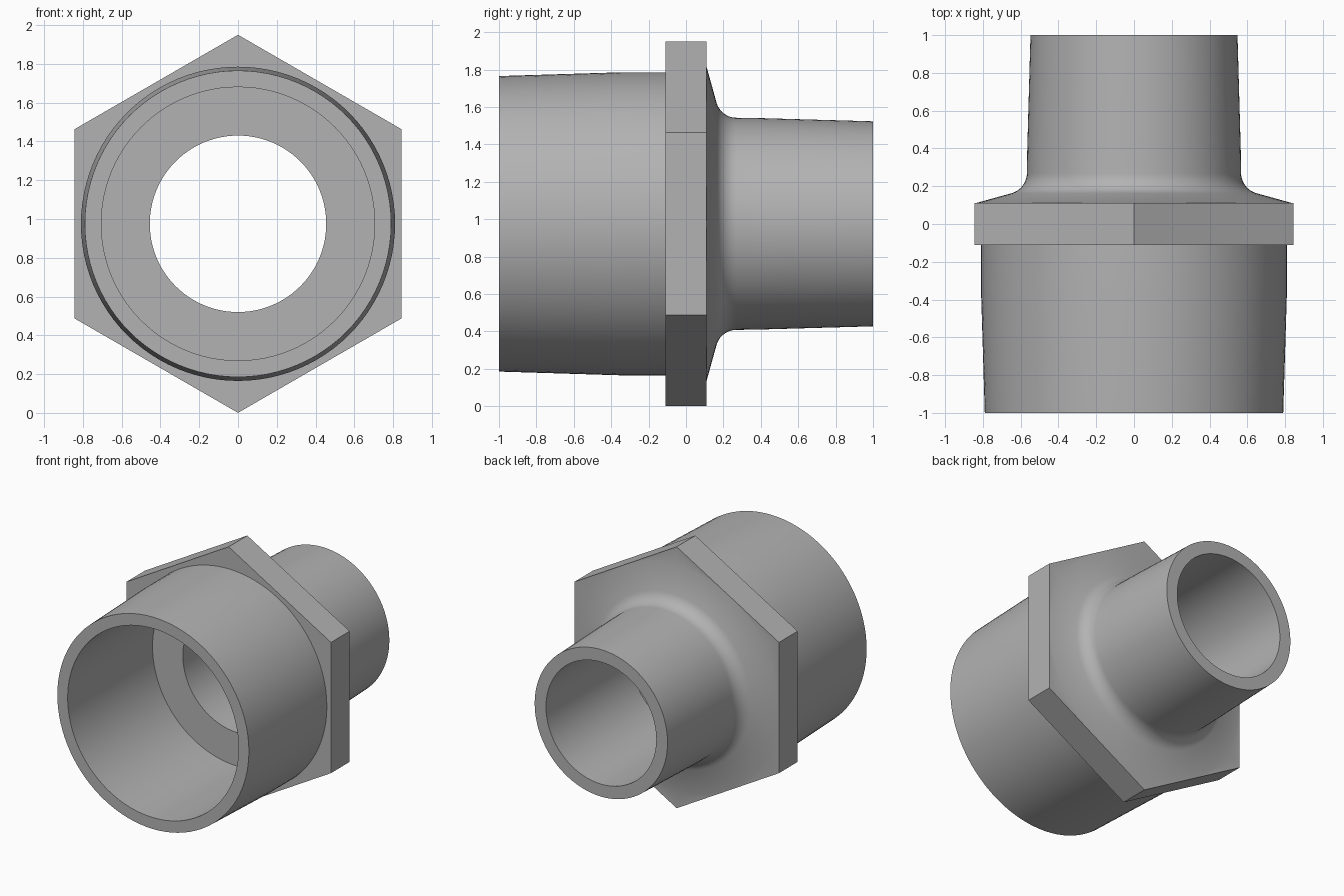
import bpy, bmesh
from math import pi, sin, cos, radians

cube = bpy.data.objects.get("Cube")
if cube:
    bpy.data.objects.remove(cube, do_unlink=True)

SEGMENTS = 96          # multiple of six, so the hexagon corners are exact
AXIS_Z = 0.975         # height of the pipe axis
APOTHEM = 0.844        # half the width across the hexagon flats
HEX = None             # marks a hexagonal ring in the profile

# Material
metal = bpy.data.materials.new("grey metal")
metal.use_nodes = True
colour = (0.45, 0.45, 0.45, 1)
metal.diffuse_color = colour
metal.node_tree.nodes["Principled BSDF"].inputs["Base Color"].default_value = colour


def fillet(r, y, radius, start, end, steps):
    """Points of an arc in the (y, r) profile plane."""
    angles = [radians(start + (end - start) * i / steps) for i in range(steps + 1)]
    return [(y + radius * sin(a), r + radius * cos(a)) for a in angles]


def ring_radius(r, angle):
    """Circle radius, or the hexagon outline when r is HEX."""
    if r is not HEX:
        return r
    return APOTHEM / cos(angle % (pi / 3) - pi / 6)


# Closed profile of (y, radius)
profile = [(-1, 0.705), (-1, 0.79), (-0.35, 0.81), (-0.11, 0.81)]   # wide tapered end
profile += [(-0.11, HEX), (0.11, HEX), (0.11, 0.84)]                # wrench collar
profile += fillet(0.678, 0.27, 0.111, 254.5, 180, 10)               # flare into the neck
profile += [(0.4, 0.565), (1, 0.548)]                               # narrow tapered end
profile += [(1, 0.455), (0, 0.455), (0, 0.705)]                     # bore and inner shoulder

# Loft the rings around the y axis, starting at the top hexagon corner
bm = bmesh.new()
rings = []
for y, r in profile:
    ring = []
    for i in range(SEGMENTS):
        a = 2 * pi * i / SEGMENTS
        radius = ring_radius(r, a)
        ring.append(bm.verts.new((radius * sin(a), y, AXIS_Z + radius * cos(a))))
    rings.append(ring)
for ring, following in zip(rings, rings[1:] + rings[:1]):
    for i in range(SEGMENTS):
        j = (i + 1) % SEGMENTS
        bm.faces.new((ring[i], ring[j], following[j], following[i]))
bmesh.ops.recalc_face_normals(bm, faces=bm.faces)

# Merge the flat strips on each collar side
bmesh.ops.dissolve_limit(bm, angle_limit=radians(0.05), verts=bm.verts,
                         edges=[e for e in bm.edges
                                if all(abs(f.normal.y) < 0.001 and f.calc_center_median().y ** 2 < 0.0001
                                       for f in e.link_faces)])

mesh = bpy.data.meshes.new("pipe_reducer")
bm.to_mesh(mesh)
bm.free()
mesh.materials.append(metal)
body = bpy.data.objects.new("pipe_reducer", mesh)
bpy.context.collection.objects.link(body)

# Smooth round walls, crisp rims and collar edges
bpy.ops.object.select_all(action='DESELECT')
body.select_set(True)
bpy.context.view_layer.objects.active = body
bpy.ops.object.shade_smooth_by_angle(angle=radians(30))
